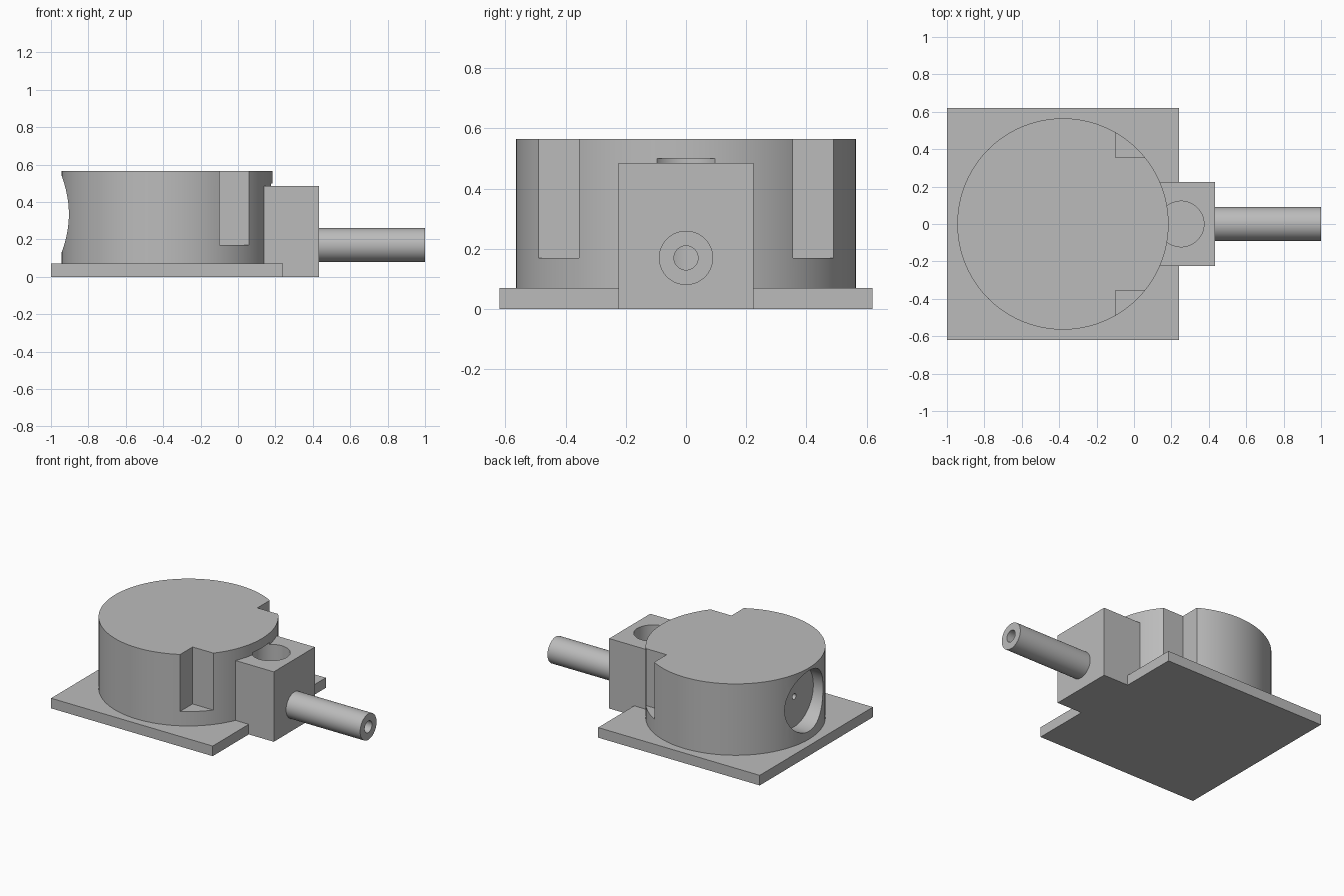
import bpy, math

cube = bpy.data.objects.get("Cube")
if cube:
    bpy.data.objects.remove(cube, do_unlink=True)

grey = bpy.data.materials.new("plain_grey")
grey.use_nodes = True
colour = (0.5, 0.5, 0.5, 1)
grey.diffuse_color = colour
grey.node_tree.nodes["Principled BSDF"].inputs["Base Color"].default_value = colour


def finish(ob, name):
    ob.name = name
    ob.data.materials.append(grey)
    bpy.ops.object.transform_apply(location=True, rotation=True, scale=True)
    return ob


def box(name, lo, hi):
    bpy.ops.mesh.primitive_cube_add(size=1, location=[(a + b) / 2 for a, b in zip(lo, hi)])
    ob = bpy.context.object
    ob.scale = [b - a for a, b in zip(lo, hi)]
    return finish(ob, name)


def cylinder(name, radius, start, end, y=0, across=0, along_x=False):
    """Cylinder from start to end along z (across = x) or along x (across = z)."""
    mid = (start + end) / 2
    loc = (mid, y, across) if along_x else (across, y, mid)
    rot = (0, math.pi / 2, 0) if along_x else (0, 0, 0)
    bpy.ops.mesh.primitive_cylinder_add(vertices=96, radius=radius, depth=end - start,
                                        location=loc, rotation=rot)
    return finish(bpy.context.object, name)


def cut(target, cutters):
    bpy.context.view_layer.objects.active = target
    for c in cutters:
        mod = target.modifiers.new("cut", "BOOLEAN")
        mod.operation = "DIFFERENCE"
        mod.solver = "EXACT"
        mod.object = c
        bpy.ops.object.modifier_apply(modifier=mod.name)


def smooth(ob):
    bpy.ops.object.select_all(action="DESELECT")
    ob.select_set(True)
    bpy.context.view_layer.objects.active = ob
    bpy.ops.object.shade_smooth_by_angle(angle=math.radians(30))


# Main parts
base = box("base_plate", (-1, -0.62, 0), (0.24, 0.62, 0.07))
body = cylinder("round_body", 0.565, 0.07, 0.565, across=-0.38)
block = box("valve_block", (0.1, -0.225, 0), (0.432, 0.225, 0.485))
pipe = cylinder("outlet_pipe", 0.09, 0.43, 1, across=0.17, along_x=True)

# Cutters: vertical well, pipe bore, side recess with pinhole, corner notches
well = cylinder("well_cutter", 0.122, 0.08, 0.5, across=0.252)
bore = cylinder("bore_cutter", 0.04, 0.25, 1.1, across=0.17, along_x=True)
recess = cylinder("recess_cutter", 0.21, -1.1, -0.83, across=0.335, along_x=True)
pinhole = cylinder("pinhole_cutter", 0.02, -0.9, -0.6, across=0.335, along_x=True)
notches = [box("notch_cutter", (-0.1, min(s * 0.355, s * 0.7), 0.17),
               (0.3, max(s * 0.355, s * 0.7), 0.7)) for s in (-1, 1)]

cut(body, [well, recess, pinhole] + notches)
cut(block, [well, bore])
cut(pipe, [bore])
cut(base, [well])

for ob in (base, body, block, pipe):
    smooth(ob)
for ob in [well, bore, recess, pinhole] + notches:
    bpy.data.objects.remove(ob, do_unlink=True)
